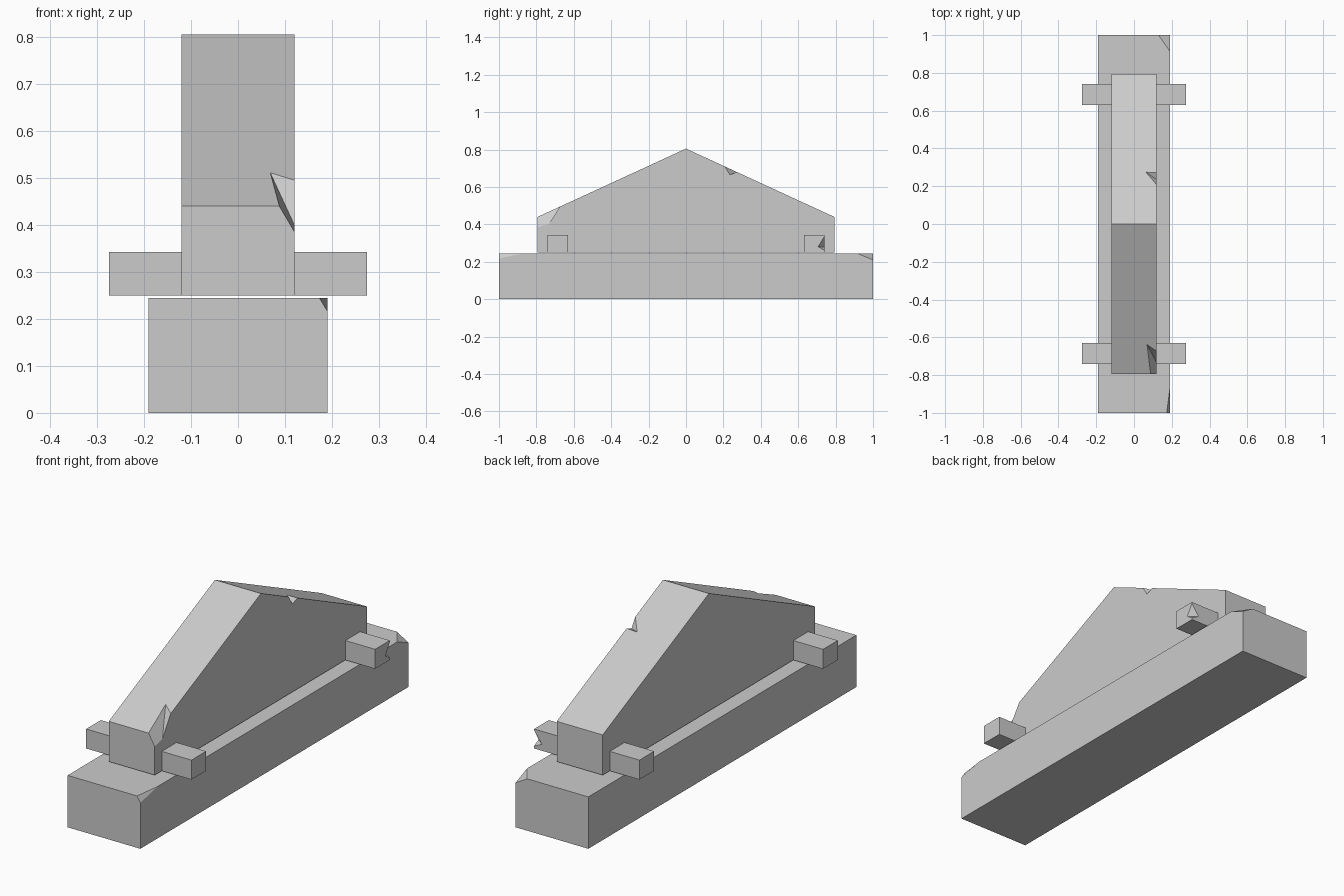
import bpy
import bmesh
from mathutils import Vector

if "Cube" in bpy.data.objects:
    bpy.data.objects.remove(bpy.data.objects["Cube"])

stone = bpy.data.materials.new("grey stone")
stone.use_nodes = True
GREY = (0.6, 0.6, 0.6, 1)
stone.diffuse_color = GREY
stone.node_tree.nodes["Principled BSDF"].inputs["Base Color"].default_value = GREY


def add_object(name, bm):
    bmesh.ops.recalc_face_normals(bm, faces=bm.faces)
    mesh = bpy.data.meshes.new(name)
    bm.to_mesh(mesh)
    bm.free()
    mesh.materials.append(stone)
    obj = bpy.data.objects.new(name, mesh)
    bpy.context.collection.objects.link(obj)
    return obj


def slab(name, profile, half_width, corner_cuts=()):
    """Extrude a (y, z) profile across x, then slice off chipped corners."""
    bm = bmesh.new()
    face = bm.faces.new([bm.verts.new((-half_width, y, z)) for y, z in profile])
    grown = bmesh.ops.extrude_face_region(bm, geom=[face])["geom"]
    bmesh.ops.translate(bm, vec=(2 * half_width, 0, 0),
                        verts=[v for v in grown if isinstance(v, bmesh.types.BMVert)])
    for points in corner_cuts:
        a, b, c = map(Vector, points)
        normal = (b - a).cross(c - a)
        if normal.z < 0:
            normal.negate()
        cut = bmesh.ops.bisect_plane(bm, geom=bm.verts[:] + bm.edges[:] + bm.faces[:],
                                     plane_co=a, plane_no=normal, clear_outer=True)
        rim = [e for e in cut["geom_cut"] if isinstance(e, bmesh.types.BMEdge)]
        bmesh.ops.contextual_create(bm, geom=rim)
    return add_object(name, bm)


def box_profile(y0, y1, z0, z1):
    return [(y0, z0), (y1, z0), (y1, z1), (y0, z1)]


def notch(obj, start, end, side_a, side_b, reach=1.6):
    """Cut a V notch with its valley from start to end, opening to both sides."""
    a, b, p, q = map(Vector, (start, end, side_a, side_b))
    along = (b - a) * 0.8
    bm = bmesh.new()
    for base in (a - along, b + along):
        for offset in (Vector(), (p - a) * reach, (q - a) * reach):
            bm.verts.new(base + offset)
    bmesh.ops.convex_hull(bm, input=bm.verts)
    cutter = add_object("notch_cutter", bm)
    cutter.hide_render = True
    mod = obj.modifiers.new("notch", 'BOOLEAN')
    mod.operation = 'DIFFERENCE'
    mod.solver = 'EXACT'
    mod.object = cutter
    bpy.context.view_layer.objects.active = obj
    bpy.ops.object.modifier_apply(modifier=mod.name)
    bpy.data.objects.remove(cutter)


# Long base block with two chipped top corners
BASE_TOP = 0.245
slab("base_block", box_profile(-1, 1, 0, BASE_TOP), 0.19, [
    ((0.173, -1, BASE_TOP), (0.19, -0.87, BASE_TOP), (0.19, -1, 0.217)),
    ((0.13, 1, BASE_TOP), (0.19, 0.915, BASE_TOP), (0.19, 1, 0.21)),
])

# Gabled upper block with a broken front corner and a nick in the rear slope
gable = slab("gable_block", [(-0.793, 0.25), (0.793, 0.25), (0.793, 0.44),
                             (0, 0.805), (-0.793, 0.44)], 0.12)
notch(gable, (0.067, -0.635, 0.515), (0.12, -0.735, 0.40),
      (0.12, -0.67, 0.50), (0.088, -0.793, 0.44))
notch(gable, (0.062, 0.275, 0.679), (0.12, 0.235, 0.665),
      (0.12, 0.207, 0.71), (0.12, 0.272, 0.68))

# Cross pegs, the rear one nicked on its outer edge
for name, side in (("front_peg", -1), ("rear_peg", 1)):
    y0, y1 = sorted((side * 0.63, side * 0.74))
    peg = slab(name, box_profile(y0, y1, 0.25, 0.342), 0.275)
    if side > 0:
        notch(peg, (0.235, 0.74, 0.28), (0.275, 0.706, 0.28),
              (0.275, 0.74, 0.335), (0.275, 0.74, 0.262))
